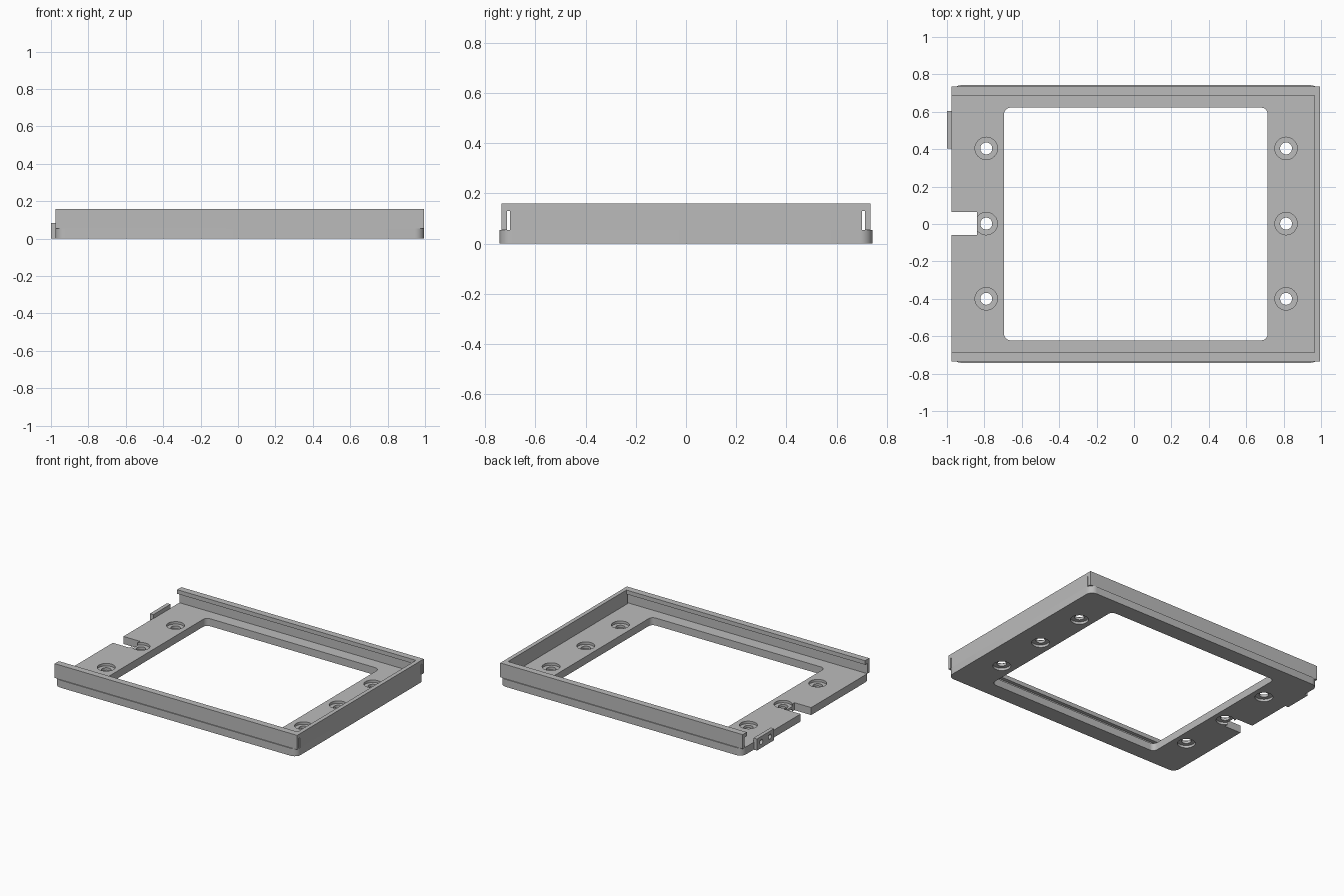
import bpy, bmesh
from math import cos, sin, pi

cube = bpy.data.objects.get("Cube")
if cube:
    bpy.data.objects.remove(cube, do_unlink=True)

grey = bpy.data.materials.new("plain grey")
grey.use_nodes = True
COLOUR = (0.5, 0.5, 0.5, 1)
grey.diffuse_color = COLOUR
grey.node_tree.nodes["Principled BSDF"].inputs["Base Color"].default_value = COLOUR

LEFT, RIGHT, FLOOR, TOP = -0.975, 0.995, 0.055, 0.16


def prism(name, points, vector):
    """Solid made by sweeping a closed outline along a vector."""
    bm = bmesh.new()
    face = bm.faces.new([bm.verts.new(p) for p in points])
    swept = bmesh.ops.extrude_face_region(bm, geom=[face])["geom"]
    bmesh.ops.translate(bm, vec=vector, verts=[v for v in swept if isinstance(v, bmesh.types.BMVert)])
    bmesh.ops.recalc_face_normals(bm, faces=bm.faces)
    mesh = bpy.data.meshes.new(name)
    bm.to_mesh(mesh)
    bm.free()
    mesh.materials.append(grey)
    ob = bpy.data.objects.new(name, mesh)
    bpy.context.collection.objects.link(ob)
    return ob


def box(name, x0, x1, y0, y1, z0, z1):
    return prism(name, [(x0, y0, z0), (x1, y0, z0), (x1, y1, z0), (x0, y1, z0)], (0, 0, z1 - z0))


def rounded(name, x0, x1, y, r, z0, z1):
    corners = [(x1 - r, y - r), (x0 + r, y - r), (x0 + r, r - y), (x1 - r, r - y)]
    pts = []
    for quarter, (cx, cy) in enumerate(corners):
        for i in range(9):
            a = (quarter + i / 8) * pi / 2
            pts.append((cx + r * cos(a), cy + r * sin(a), z0))
    return prism(name, pts, (0, 0, z1 - z0))


def disc(name, x, y, r, z0, z1):
    ring = [i * pi / 16 for i in range(32)]
    return prism(name, [(x + r * cos(a), y + r * sin(a), z0) for a in ring], (0, 0, z1 - z0))


def cut(target, cutters):
    bpy.context.view_layer.objects.active = target
    for cutter in cutters:
        cutter.hide_render = True
        mod = target.modifiers.new("cut", "BOOLEAN")
        mod.operation, mod.solver, mod.object = "DIFFERENCE", "EXACT", cutter
        bpy.ops.object.modifier_apply(modifier=mod.name)
        bpy.data.objects.remove(cutter, do_unlink=True)


def smooth(ob):
    bpy.ops.object.select_all(action="DESELECT")
    ob.select_set(True)
    bpy.context.view_layer.objects.active = ob
    bpy.ops.object.shade_smooth_by_angle(angle=0.5)


# Base plate with window, cable notch and recessed screw holes
base = rounded("base_plate", LEFT, RIGHT, 0.742, 0.05, 0, FLOOR)
cutters = [rounded("window_cutter", -0.695, 0.715, 0.622, 0.035, -0.1, 0.2),
           box("notch_cutter", -1.1, -0.84, -0.06, 0.063, -0.1, 0.2)]
for x in (-0.79, 0.813):
    for y in (-0.4, 0.002, 0.404):
        cutters += [disc("hole_cutter", x, y, 0.032, -0.1, 0.2),
                    disc("top_recess_cutter", x, y, 0.06, 0.037, 0.2),
                    disc("bottom_recess_cutter", x, y, 0.06, -0.1, 0.018)]
cut(base, cutters)
smooth(base)

# Side rails: thin skin with an inward lip along the top
for side, name in ((-1, "front_rail"), (1, "back_rail")):
    section = [(0.735, FLOOR), (0.735, TOP), (0.687, TOP), (0.687, 0.13), (0.712, 0.13), (0.712, FLOOR)]
    prism(name, [(LEFT, side * y, z) for y, z in section], (0.965 - LEFT, 0, 0))

# End wall with a narrow slot in line with each rail groove
wall = box("end_wall", 0.965, RIGHT, -0.735, 0.735, FLOOR, TOP)
cut(wall, [box("slot_cutter", 0.9, 1.1, min(s * 0.702, s * 0.712), max(s * 0.702, s * 0.712),
               0, 0.13) for s in (-1, 1)])

# Latch tab with two blind holes
tab = box("latch_tab", -1, -0.972, 0.405, 0.605, 0, 0.085)
holes = []
for y in (0.455, 0.555):
    ring = [i * pi / 10 for i in range(20)]
    holes.append(prism("tab_hole_cutter",
                       [(-1.05, y + 0.018 * cos(a), 0.045 + 0.018 * sin(a)) for a in ring], (0.07, 0, 0)))
cut(tab, holes)
smooth(tab)
